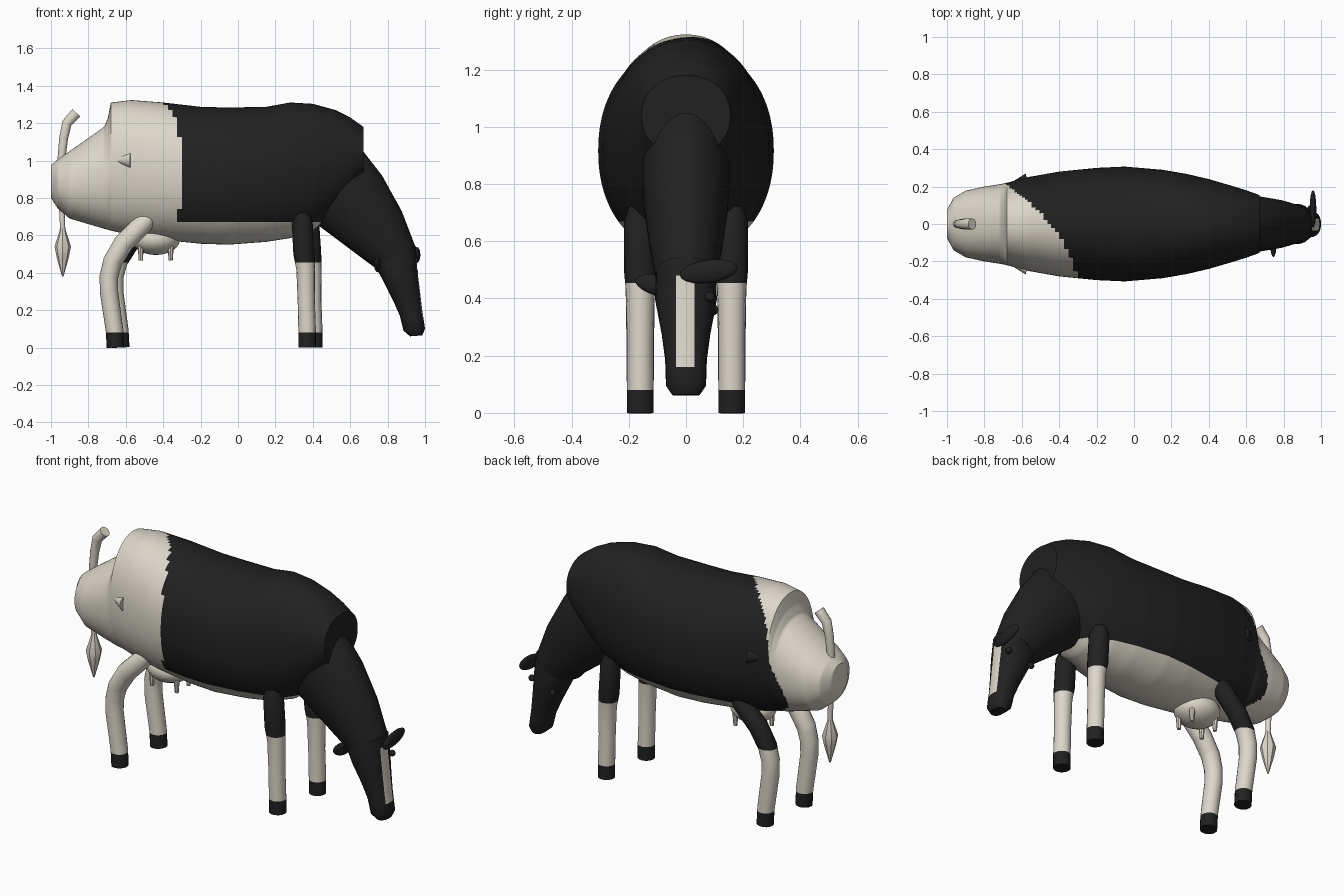
import bpy, bmesh, math
from mathutils import Vector, Matrix

if "Cube" in bpy.data.objects:
    bpy.data.objects.remove(bpy.data.objects["Cube"])


def material(name, rgb):
    m = bpy.data.materials.new(name)
    m.diffuse_color = (*rgb, 1)
    m.use_nodes = True
    m.node_tree.nodes["Principled BSDF"].inputs["Base Color"].default_value = m.diffuse_color
    return m


CREAM = material("cream hide", (0.72, 0.68, 0.59))
BLACK = material("black hide", (0.015, 0.015, 0.015))


def finish(name, bm, paint, angle=40):
    """Turn a bmesh into an object; paint(center, normal) is True where black."""
    bmesh.ops.recalc_face_normals(bm, faces=bm.faces[:])
    for f in bm.faces:
        f.material_index = int(paint(f.calc_center_median(), f.normal))
    me = bpy.data.meshes.new(name)
    bm.to_mesh(me)
    bm.free()
    me.materials.append(CREAM)
    me.materials.append(BLACK)
    ob = bpy.data.objects.new(name, me)
    bpy.context.collection.objects.link(ob)
    bpy.ops.object.select_all(action='DESELECT')
    ob.select_set(True)
    bpy.context.view_layer.objects.active = ob
    bpy.ops.object.shade_smooth_by_angle(angle=math.radians(angle))
    return ob


def loft(name, sections, paint, y=0.0, seg=16, sub=1, power=2.0, cuts=()):
    """Skin oval sections (xa, za, xb, zb, half width in y) into a closed body."""
    rows = []
    for s, t in zip(sections, sections[1:]):
        rows += [[a + (b - a) * k / sub for a, b in zip(s, t)] for k in range(sub)]
    rows.append(sections[-1])
    bm = bmesh.new()
    rings = []
    for xa, za, xb, zb, hw in rows:
        a, b = Vector((xa, y, za)), Vector((xb, y, zb))
        mid, half = (a + b) / 2, (b - a) / 2
        ring = []
        for i in range(seg):
            ang = 2 * math.pi * i / seg
            c, s = math.cos(ang), math.sin(ang)
            c = math.copysign(abs(c) ** (2 / power), c)
            s = math.copysign(abs(s) ** (2 / power), s)
            ring.append(bm.verts.new(mid + half * s + Vector((0, hw * c, 0))))
        rings.append(ring)
    for r, q in zip(rings, rings[1:]):
        for i in range(seg):
            j = (i + 1) % seg
            bm.faces.new((r[i], r[j], q[j], q[i]))
    bm.faces.new(rings[0])
    bm.faces.new(rings[-1])
    for co, no in cuts:
        bmesh.ops.bisect_plane(bm, geom=bm.verts[:] + bm.edges[:] + bm.faces[:],
                               plane_co=co, plane_no=no)
    return finish(name, bm, paint)


def tube(name, path, paint, **kw):
    """Round limb along a path of (x, z, radius)."""
    secs = []
    for i, (x, z, r) in enumerate(path):
        p, n = path[max(i - 1, 0)], path[min(i + 1, len(path) - 1)]
        t = Vector((n[0] - p[0], n[1] - p[1])).normalized()
        secs.append((x - t.y * r, z + t.x * r, x + t.y * r, z - t.x * r, r))
    return loft(name, secs, paint, **kw)


def ball(name, loc, radii, black, seg=16, rot=(0, 0, 0)):
    bm = bmesh.new()
    bmesh.ops.create_uvsphere(bm, u_segments=seg, v_segments=seg // 2 + 2, radius=1)
    ob = finish(name, bm, lambda c, n: black)
    ob.scale, ob.location, ob.rotation_euler = radii, loc, rot
    return ob


def always(c, n):
    return True


def never(c, n):
    return False


# Barrel of the body, with cream rump and belly
def body_paint(c, n):
    edge = -0.45 - 0.85 * c.y - 1.2 * c.y ** 2
    edge -= 0.65 * max(0, 0.98 - c.z) * min(1, max(0, c.y / 0.15))
    belly = c.z < 0.67 and not (c.y > 0.1 and c.x < -0.55)
    return c.x > edge and not belly


profile = [(-1.0, .80, .975, .075), (-.965, .745, 1.005, .14), (-.9, .69, 1.05, .178),
           (-.8, .66, 1.12, .2), (-.715, .635, 1.18, .213), (-.695, .63, 1.23, .217),
           (-.68, .625, 1.31, .22), (-.57, .60, 1.323, .25), (-.4, .575, 1.31, .28),
           (-.2, .555, 1.287, .3), (-.05, .55, 1.283, .307), (.15, .565, 1.287, .29),
           (.28, .585, 1.31, .268), (.4, .625, 1.303, .24), (.52, .72, 1.27, .205),
           (.6, .81, 1.23, .18), (.67, .9, 1.18, .155)]
loft("body", [(x, zb, x, zt, w) for x, zb, zt, w in profile], body_paint,
     seg=96, sub=8, power=2.15, cuts=[((0, 0, .67), (0, 0, 1))])

# Neck and lowered head with a blaze
loft("neck", [(.40, .69, .56, 1.13, .15), (.44, .645, .665, 1.055, .155),
              (.56, .555, .77, .92, .148), (.66, .48, .875, .73, .13),
              (.735, .425, .95, .535, .108)], always, seg=32)


def head_paint(c, n):
    return not (n.x > 0.2 and -.035 < c.y < .03 and .16 < c.z < .48)


loft("head", [(.735, .43, .95, .545, .105), (.775, .36, .957, .43, .108),
              (.83, .25, .973, .3, .085), (.865, .17, .985, .2, .073),
              (.885, .09, 1.0, .1, .07), (.92, .06, .985, .065, .048)],
     head_paint, seg=24, power=2.3,
     cuts=[((0, -.035, 0), (0, 1, 0)), ((0, .03, 0), (0, 1, 0)),
           ((0, 0, .16), (0, 0, 1)), ((0, 0, .48), (0, 0, 1))])

# Ears and eyes
ball("front_ear", (.957, .08, .495), (.018, .102, .04), True, rot=(.14, 0, 0))
ball("rear_ear", (.745, -.095, .445), (.018, .085, .036), True, rot=(-.25, 0, 0))
ball("front_eye", (.945, .083, .405), (.018,) * 3, True, 12)
ball("rear_eye", (.80, .096, .36), (.018,) * 3, True, 12)

# Legs with dark hooves and socks
leg_cuts = [((0, 0, .08), (0, 0, 1)), ((0, 0, .455), (0, 0, 1))]


def sock(c, n):
    return c.z < .08 or c.z > .455


def hoof(c, n):
    return c.z < .08


front = [(.338, .72, .04), (.343, .67, .056), (.353, .5, .057), (.362, .42, .05),
         (.365, .25, .046), (.37, .08, .047), (.37, 0, .047)]
rear = [(-.47, .70, .035), (-.50, .67, .052), (-.61, .56, .054), (-.67, .46, .052),
        (-.69, .38, .05), (-.69, .3, .049), (-.66, .09, .047), (-.655, 0, .047)]
for side, y, dx in (("near", -.16, 0), ("far", .16, .035)):
    tube(side + "_front_leg", [(x + dx, z, r) for x, z, r in front], sock,
         y=y, cuts=leg_cuts)
    tube(side + "_rear_leg", [(x + dx * .8, z, r) for x, z, r in rear],
         sock if y > 0 else hoof, y=y, cuts=leg_cuts)

# Tail and tuft
tube("tail", [(-.865, 1.255, .03), (-.915, 1.2, .028), (-.932, 1.12, .025),
              (-.945, 1.0, .022), (-.945, .85, .018), (-.937, .62, .014)], never, seg=10)
tube("tail_tuft", [(-.937, .65, .012), (-.937, .62, .018), (-.937, .54, .044),
                   (-.937, .48, .032), (-.937, .38, .004)], never, seg=8)

# Udder and teats
ball("udder", (-.44, 0, .58), (.13, .12, .085), False, 24)
for x in (-.52, -.36):
    for y in (-.055, .055):
        tube("teat", [(x, .56, .018), (x, .465, .011)], never, y=y, seg=8)

# Hip bones
for s in (-1, 1):
    bm = bmesh.new()
    tip, base = Vector((-.68, s * .205, 1.0)), Vector((-.57, s * .228, 1.0))
    axis = tip - base
    turn = axis.to_track_quat('Z', 'Y').to_matrix().to_4x4()
    bmesh.ops.create_cone(bm, cap_ends=True, segments=10, radius1=.045, radius2=.002,
                          depth=axis.length,
                          matrix=Matrix.Translation((tip + base) / 2) @ turn)
    finish("hip_bone", bm, always if s > 0 else never)
